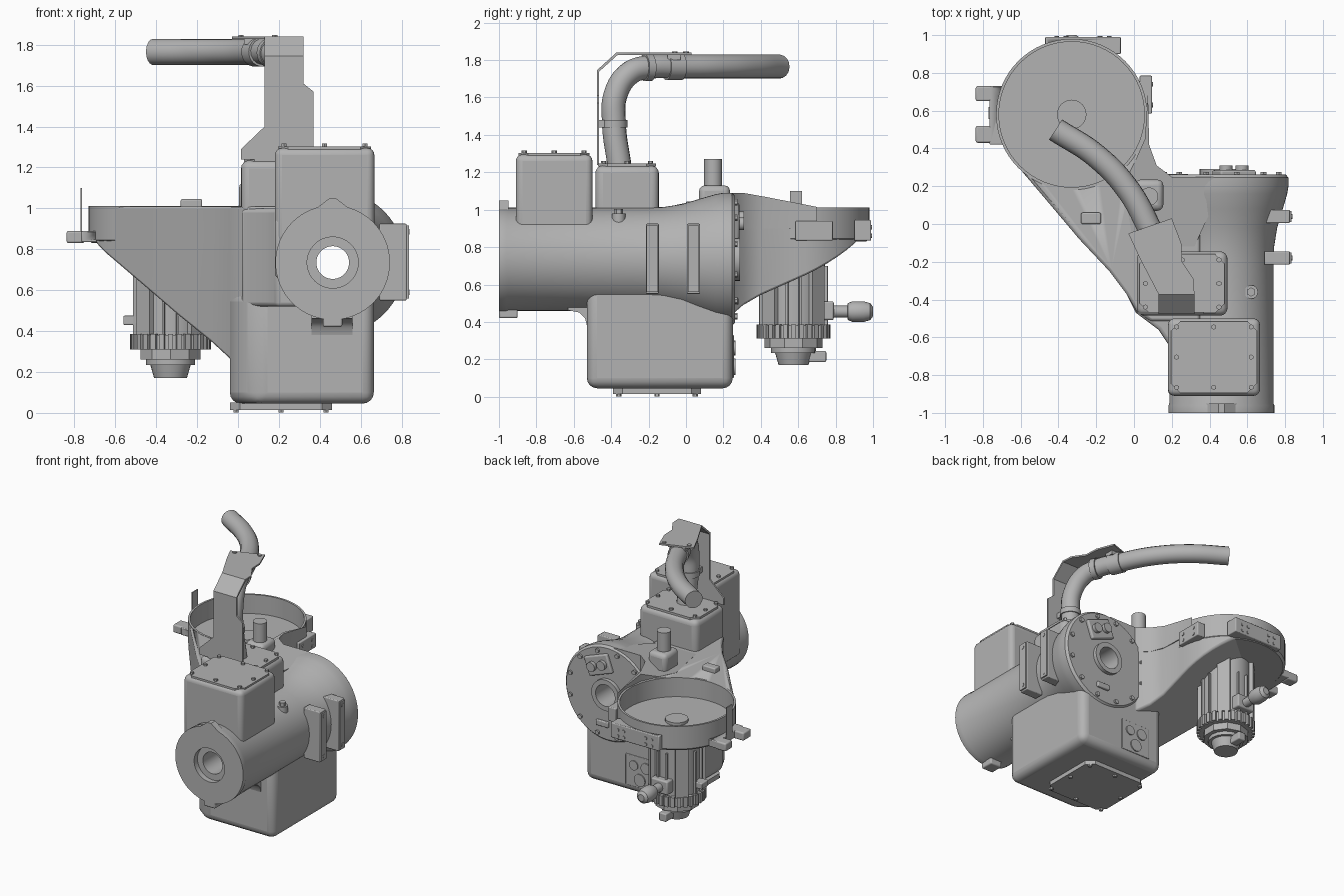
import bpy, bmesh, math
from mathutils import Vector, Matrix

if "Cube" in bpy.data.objects:
    bpy.data.objects.remove(bpy.data.objects["Cube"])

GREY = bpy.data.materials.new("cast_grey")
GREY.use_nodes = True
GREY.diffuse_color = (0.45, 0.45, 0.45, 1)
GREY.node_tree.nodes["Principled BSDF"].inputs["Base Color"].default_value = (0.45, 0.45, 0.45, 1)
AXES = {"x": Matrix.Rotation(math.pi / 2, 4, "Y"),
        "y": Matrix.Rotation(-math.pi / 2, 4, "X"),
        "z": Matrix.Identity(4)}
# turns a footprint drawn in y and z into a shape extruded along x
ALONG_X = Matrix(((0, 0, 1, 0), (1, 0, 0, 0), (0, 1, 0, 0), (0, 0, 0, 1)))


def finish(name, bm, bevel=0, segs=3):
    bmesh.ops.recalc_face_normals(bm, faces=bm.faces[:])
    mesh = bpy.data.meshes.new(name)
    bm.to_mesh(mesh)
    bm.free()
    obj = bpy.data.objects.new(name, mesh)
    bpy.context.collection.objects.link(obj)
    mesh.materials.append(GREY)
    bpy.ops.object.select_all(action="DESELECT")
    obj.select_set(True)
    bpy.context.view_layer.objects.active = obj
    bpy.ops.object.shade_smooth_by_angle(angle=math.radians(35))
    if bevel:
        mod = obj.modifiers.new("round", "BEVEL")
        mod.width, mod.segments = bevel, segs
        mod.limit_method = "ANGLE"
    return obj


def box(name, xs, ys, zs, bevel=0, segs=3, turn=Matrix.Identity(4)):
    bm = bmesh.new()
    lo, hi = Vector((xs[0], ys[0], zs[0])), Vector((xs[1], ys[1], zs[1]))
    bmesh.ops.create_cube(bm, size=1)
    bmesh.ops.scale(bm, vec=hi - lo, verts=bm.verts)
    bmesh.ops.transform(bm, matrix=Matrix.Translation((lo + hi) / 2) @ turn, verts=bm.verts)
    return finish(name, bm, bevel, segs)


def cyl(name, base, r, h, axis="z", r2=None, n=32):
    # cylinder or cone growing from base along the axis
    bm = bmesh.new()
    bmesh.ops.create_cone(bm, cap_ends=True, segments=n, radius1=r,
                          radius2=r if r2 is None else r2, depth=abs(h))
    bmesh.ops.translate(bm, vec=(0, 0, h / 2), verts=bm.verts)
    bmesh.ops.transform(bm, matrix=Matrix.Translation(base) @ AXES[axis], verts=bm.verts)
    return finish(name, bm)


def lathe(name, profile, origin, axis="z", n=64):
    # closed profile of (radius, distance along axis)
    bm = bmesh.new()
    vs = [bm.verts.new((r, 0, t)) for r, t in profile]
    es = [bm.edges.new((vs[i - 1], v)) for i, v in enumerate(vs)]
    bmesh.ops.spin(bm, geom=vs + es, axis=(0, 0, 1), cent=(0, 0, 0),
                   angle=math.tau, steps=n, use_duplicate=False)
    bmesh.ops.remove_doubles(bm, verts=bm.verts, dist=0.0001)
    bmesh.ops.transform(bm, matrix=Matrix.Translation(origin) @ AXES[axis], verts=bm.verts)
    return finish(name, bm)


def prism(name, pts, z0, top, bevel=0, segs=3, cut=None, matrix=Matrix.Identity(4)):
    # footprint extruded from z0 to top (a number, or a rule of x and y)
    bm = bmesh.new()
    face = bm.faces.new([bm.verts.new((x, y, z0)) for x, y in pts])
    for v in bmesh.ops.extrude_face_region(bm, geom=[face])["geom"]:
        if isinstance(v, bmesh.types.BMVert):
            v.co.z = top(v.co.x, v.co.y) if callable(top) else top
    if cut:
        res = bmesh.ops.bisect_plane(bm, geom=bm.verts[:] + bm.edges[:] + bm.faces[:],
                                     plane_co=cut[0], plane_no=cut[1], clear_inner=True)
        edges = [e for e in res["geom_cut"] if isinstance(e, bmesh.types.BMEdge)]
        bmesh.ops.contextual_create(bm, geom=edges)
    bmesh.ops.transform(bm, matrix=matrix, verts=bm.verts)
    return finish(name, bm, bevel, segs)


def lid(name, x, y, z, h, bolts_up=1):
    # thin cover with clipped corners and bolts around its border
    (a, b), (c, d), k = x, y, 0.05
    prism(name, [(a + k, c), (b - k, c), (b, c + k), (b, d - k),
                 (b - k, d), (a + k, d), (a, d - k), (a, c + k)], z, z + h)
    for i in range(3):
        for j in range(3):
            if i != 1 or j != 1:
                px = a + 0.03 + (b - a - 0.06) * i / 2
                py = c + 0.03 + (d - c - 0.06) * j / 2
                base = z + h if bolts_up > 0 else z
                cyl(name + "_bolt", (px, py, base), 0.014, 0.014 * bolts_up, n=6)


# Main bored barrel with front flange and flared rear cover
CX, CZ = 0.463, 0.735
lathe("main_barrel", [(0.08, 0.29), (0.08, -0.96), (0.125, -0.96), (0.125, -1), (0.28, -1),
                      (0.28, -0.96), (0.276, -0.95), (0.276, -0.2), (0.279, -0.12), (0.295, -0.02),
                      (0.325, 0.08), (0.348, 0.16), (0.355, 0.2), (0.355, 0.245), (0.34, 0.262),
                      (0.115, 0.262), (0.115, 0.29)], (CX, 0, CZ), "y")
prism("flange_pointer", [(-0.1, 0.25), (0.1, 0.25), (0.015, 0.315), (-0.015, 0.315)], -0.05, 0,
      matrix=Matrix.Translation((CX, -1, CZ)) @ Matrix.Rotation(math.pi / 2, 4, "X"))
box("flange_foot", (0.415, 0.51), (-1, -0.9), (0.42, 0.5), 0.01)
box("pointer_key", (CX - 0.012, CX + 0.012), (-1, -0.96), (1.0, 1.04))
for i in range(12):
    a = math.tau * (i + 0.5) / 12
    cyl("cover_bolt", (CX + 0.315 * math.cos(a), 0.255, CZ + 0.315 * math.sin(a)), 0.017, 0.02, "y", n=6)

# Lower gear housing with base cover, barrel fillet and rear port panel
prism("lower_housing", [(-0.04, -0.37), (0.01, -0.47), (0.09, -0.53), (0.664, -0.53),
                        (0.664, 0.25), (-0.04, 0.25)], 0.045, 0.6, 0.055, 4)
prism("housing_fillet", [(-0.5, 0.36), (-0.53, 0.38), (-0.54, 0.42), (-0.57, 0.45), (-0.63, 0.462),
                         (-0.63, 0.5), (-0.5, 0.5)], 0.36, 0.56, matrix=ALONG_X)
lid("base_cover", (-0.04, 0.46), (-0.39, 0.08), 0.015, 0.035, -1)
box("port_panel", (0.08, 0.32), (0.24, 0.256), (0.1, 0.33), 0.005)
for x, z, r in ((0.15, 0.26, 0.04), (0.25, 0.26, 0.035), (0.2, 0.16, 0.045)):
    cyl("port_cap", (x, 0.25, z), r, 0.014, "y")

# Upper housings with bolted lids, and the web joining them to the column
box("rear_tower", (0.015, 0.495), (-0.485, -0.145), (0.84, 1.235), 0.04, 4)
lid("rear_tower_lid", (0.03, 0.48), (-0.47, -0.16), 1.23, 0.016)
box("front_tower", (0.18, 0.667), (-0.91, -0.5), (0.83, 1.295), 0.035, 4)
lid("front_tower_lid", (0.195, 0.65), (-0.895, -0.515), 1.288, 0.014)
box("tower_skirt", (0.181, 0.32), (-0.905, -0.5), (0.66, 0.95), 0.02)
prism("column_web", [(0.01, -0.47), (0.13, -0.56), (0.19, -0.65), (0.34, -0.65), (0.34, -0.4)],
      0.52, 1.0, 0.02)

# Tapered arm reaching to the round tray
RX, RY, RR = -0.33, 0.58, 0.397
arc = [(RX + RR * math.cos(math.radians(t)), RY + RR * math.sin(math.radians(t)))
       for t in range(0, 226, 9)]
side = [(-0.45, 0.11), (-0.29, -0.08), (-0.13, -0.25), (-0.04, -0.37), (0.015, -0.465), (0.09, -0.515),
        (0.35, -0.515), (0.35, 0.245), (0.2, 0.245), (0.12, 0.31), (0.08, 0.4)]
arm = prism("arm", arc + side, 0.1, 1.01, 0.015, 2,
            cut=(Vector((0, 0, 0.4)), Vector((0.36, -0.42, 1)).normalized()))
cutter = cyl("tray_cutter", (RX, RY, 0.85), 0.39, 0.4, n=64)
cutter.hide_render = True
cutter.hide_viewport = True


def hollow(obj):
    mod = obj.modifiers.new("hollow", "BOOLEAN")
    mod.object, mod.operation, mod.solver = cutter, "DIFFERENCE", "EXACT"


hollow(arm)
lathe("tray", [(0, 0.83), (0.385, 0.83), (0.4, 0.845), (0.4, 1.012), (0.385, 1.012),
               (0.385, 0.87), (0, 0.87)], (RX, RY, 0))
cyl("tray_hub", (RX, RY, 0.86), 0.078, 0.03)
prism("arm_shoulder", [(0, -0.12), (0.32, -0.12), (0.42, 0.1), (0.42, 0.25), (0.2, 0.25),
                       (0.12, 0.31), (0.08, 0.42), (0.074, 0.7), (0.058, 0.45), (0, 0.32),
                       (-0.06, 0.2), (-0.03, 0.05)], 0.9,
      lambda x, y: 1.011 + (0 if x <= 0 or y < -0.1 else
                            0.04 if y < 0.2 else 0.078 * min(1, (0.72 - y) / 0.4)))
box("arm_pad", (-0.28, -0.175), (0, 0.06), (1.0, 1.045), 0.008)

# Post on the shoulder
box("post_boss", (0.005, 0.155), (0.07, 0.235), (0.98, 1.13), 0.03)
cyl("post", (0.08, 0.145, 1.1), 0.048, 0.17)

# Brackets hugging the tray rim
hollow(box("tray_side_bracket", (0.03, 0.095), (0.585, 0.785), (0.835, 0.94), 0.006))
hollow(box("tray_rear_bracket", (-0.47, -0.07), (0.9, 0.99), (0.835, 0.945), 0.006))
hollow(box("tray_left_bracket", (-0.765, -0.66), (0.42, 0.73), (0.835, 0.89), 0.006))
for z in (0.86, 0.905):
    for y in (0.63, 0.74):
        cyl("side_bracket_bolt", (0.093, y, z), 0.012, 0.007, "x", n=8)
    for x in (-0.41, -0.36, -0.18, -0.13):
        cyl("rear_bracket_bolt", (x, 0.988, z), 0.012, 0.007, "y", n=8)
for ys in ((0.43, 0.52), (0.65, 0.73)):
    box("tray_left_lug", (-0.838, -0.75), ys, (0.83, 0.89), 0.01)
box("sensor_plate", (-0.77, -0.762), (0.555, 0.62), (0.85, 1.1))

# Hanging motor with ribs and cooling fins
MX, MY = -0.33, 0.575


def ring_of_boxes(name, count, radius, size, zs, offset=0):
    for i in range(count):
        turn = Matrix.Rotation(math.tau * (i + offset) / count, 4, "Z")
        c = turn @ Vector((radius, 0, 0)) + Vector((MX, MY, 0))
        box(name, (c.x - size[0], c.x + size[0]), (c.y - size[1], c.y + size[1]), zs, turn=turn)


cyl("motor_body", (MX, MY, 0.36), 0.168, 0.48)
ring_of_boxes("motor_corner", 4, 0.165, (0.025, 0.045), (0.38, 0.84), 0.5)
ring_of_boxes("motor_rib", 16, 0.17, (0.017, 0.006), (0.38, 0.7), 0.5)
ring_of_boxes("motor_fin", 28, 0.17, (0.028, 0.013), (0.31, 0.385))
cyl("motor_fin_core", (MX, MY, 0.31), 0.18, 0.07)
cyl("motor_end_flange", (MX, MY, 0.26), 0.155, 0.06, n=10)
cyl("motor_end_ring", (MX, MY, 0.235), 0.12, 0.04, n=16)
cyl("motor_nose", (MX, MY, 0.17), 0.08, 0.07, r2=0.1)
box("motor_nose_plug", (MX - 0.03, MX + 0.03), (MY + 0.08, MY + 0.175), (0.185, 0.245), 0.008)
box("motor_side_box", (-0.56, -0.46), (MY - 0.04, MY + 0.04), (0.43, 0.475), 0.006)
box("motor_terminal", (MX - 0.07, MX + 0.07), (0.7, 0.79), (0.41, 0.51), 0.01)
cyl("connector_stem", (MX, 0.77, 0.455), 0.032, 0.12, "y", n=20)
lathe("connector_knob", [(0, 0.86), (0.045, 0.865), (0.055, 0.89), (0.055, 0.95), (0.045, 0.985),
                         (0.025, 1.0), (0, 1.0)], (MX, 0, 0.455), "y", 24)

# Rear cover fittings
tilt = Matrix.Rotation(math.radians(20), 4, "Y")
box("valve_plate", (0.43, 0.63), (0.25, 0.285), (0.87, 1.01), 0.01, turn=tilt)
for dx in (-0.045, 0.045):
    p = tilt @ Vector((dx, 0, 0))
    cyl("valve_cap", (0.53 + p.x, 0.28, 0.94 + p.z), 0.034, 0.03, "y")
box("rear_tag", (0.45, 0.55), (0.255, 0.28), (0.49, 0.53), 0.006)

# Barrel side brackets and filler plug
for y in (-0.18, 0.04):
    box("side_bracket", (0.69, 0.825), (y - 0.035, y + 0.035), (0.55, 0.925), 0.006)
    box("side_bracket_face", (0.82, 0.835), (y - 0.03, y + 0.03), (0.56, 0.915))
    for z in (0.59, 0.885):
        cyl("side_bracket_bolt", (0.833, y, z), 0.014, 0.005, "x", n=12)
cyl("filler_plug", (0.62, -0.36, 0.93), 0.036, 0.05, n=16)
cyl("filler_nut", (0.62, -0.36, 0.97), 0.024, 0.035, n=6)

# Bent support plate over the pipe
prism("support_upright", [(0.015, 1.24), (0.37, 1.24), (0.37, 1.57), (0.32, 1.61), (0.32, 1.745),
                          (0.13, 1.745), (0.13, 1.4), (0.015, 1.29)], 0.465, 0.477,
      matrix=Matrix.Rotation(math.pi / 2, 4, "X"))
prism("support_slope", [(-0.477, 1.745), (-0.465, 1.738), (-0.365, 1.828), (-0.372, 1.84)],
      0.13, 0.32, matrix=ALONG_X)
prism("support_top", [(0.13, -0.372), (0.32, -0.372), (0.315, -0.29), (0.255, -0.2),
                      (0.25, -0.1), (0.2, 0.03), (-0.03, -0.05), (0.03, -0.18)], 1.828, 1.84)
for x, y in ((0.015, -0.06), (0.18, 0.0)):
    cyl("support_bolt", (x, y, 1.835), 0.015, 0.012, n=6)

# Swept pipe with clamps
curve = bpy.data.curves.new("pipe", "CURVE")
curve.dimensions = "3D"
curve.bevel_depth, curve.bevel_resolution = 0.064, 6
curve.use_fill_caps = True
path = [(0.25, -0.355, 1.23), (0.24, -0.385, 1.46), (0.23, -0.375, 1.62), (0.2, -0.3, 1.73),
        (0.16, -0.2, 1.762), (0.09, -0.04, 1.765), (-0.03, 0.18, 1.765),
        (-0.2, 0.36, 1.765), (-0.415, 0.5, 1.765)]
sp = curve.splines.new("BEZIER")
sp.bezier_points.add(len(path) - 1)
for bp, co in zip(sp.bezier_points, path):
    bp.co = co
    bp.handle_left_type = bp.handle_right_type = "AUTO"
curve.materials.append(GREY)
bpy.context.collection.objects.link(bpy.data.objects.new("pipe", curve))
cyl("pipe_clamp", (0.24, -0.385, 1.44), 0.072, 0.04)
box("clamp_tab", (0.19, 0.29), (-0.47, -0.4), (1.44, 1.48))
for where, width in (((0.1, -0.065, 1.765), 0.09), ((0.165, -0.205, 1.76), 0.04)):
    band = cyl("pipe_band", (0, 0, -width / 2), 0.072, width)
    band.rotation_euler = Vector((-0.4, 0.9, 0)).to_track_quat("Z", "Y").to_euler()
    band.location = where
box("band_tab", (0.03, 0.17), (-0.1, -0.03), (1.8, 1.83))
